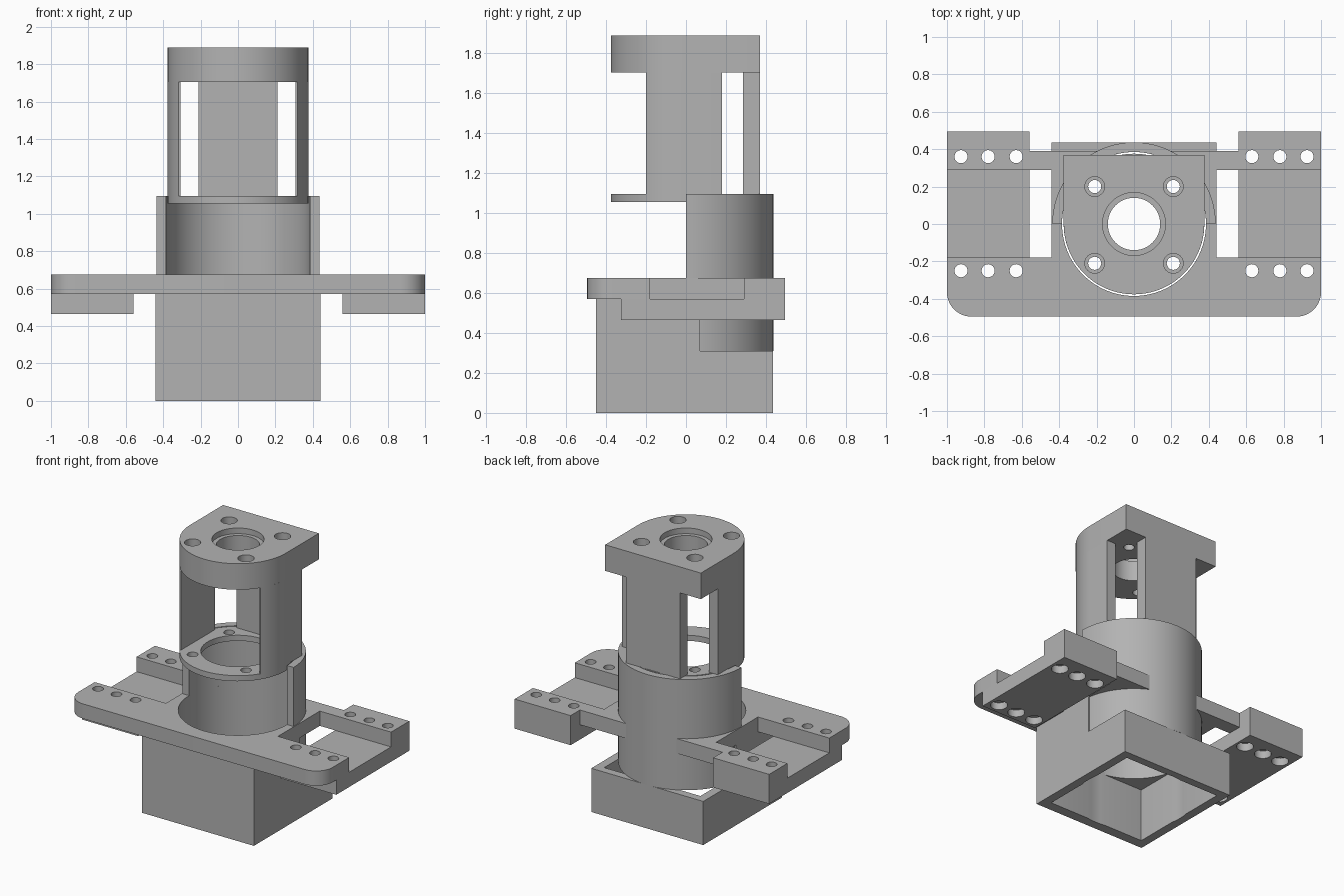
import bpy, bmesh, math
from mathutils import Matrix

if "Cube" in bpy.data.objects:
    bpy.data.objects.remove(bpy.data.objects["Cube"], do_unlink=True)

GREY = (0.45, 0.45, 0.45, 1)
grey = bpy.data.materials.new("machined grey")
grey.use_nodes = True
grey.diffuse_color = GREY
grey.node_tree.nodes["Principled BSDF"].inputs["Base Color"].default_value = GREY


def prism(name, outline, low, high, along_x=False):
    """Extrude an outline along z, or a (y, z) outline along x."""
    bm = bmesh.new()
    face = bm.faces.new([bm.verts.new((a, b, low)) for a, b in outline])
    top = bmesh.ops.extrude_face_region(bm, geom=[face])["geom"]
    moved = [v for v in top if isinstance(v, bmesh.types.BMVert)]
    bmesh.ops.translate(bm, verts=moved, vec=(0, 0, high - low))
    if along_x:
        cycle = Matrix(((0, 0, 1), (1, 0, 0), (0, 1, 0)))
        bmesh.ops.transform(bm, matrix=cycle.to_4x4(), verts=bm.verts)
    bmesh.ops.recalc_face_normals(bm, faces=bm.faces)
    mesh = bpy.data.meshes.new(name)
    bm.to_mesh(mesh)
    bm.free()
    mesh.materials.append(grey)
    obj = bpy.data.objects.new(name, mesh)
    bpy.context.collection.objects.link(obj)
    return obj


def arc(x, y, r, start, end, steps):
    angles = [math.radians(start + (end - start) * i / steps) for i in range(steps + 1)]
    return [(x + r * math.cos(a), y + r * math.sin(a)) for a in angles]


def rect(x0, x1, y0, y1):
    return [(x0, y0), (x1, y0), (x1, y1), (x0, y1)]


def circle(x, y, r, steps=64):
    return arc(x, y, r, 0, 360, steps)[:-1]


def hole(x, y, r, low, high, steps=64):
    return prism("cutter", circle(x, y, r, steps), low, high)


def cut(obj, cutters):
    for cutter in cutters:
        cutter.hide_render = True
        mod = obj.modifiers.new("cut", 'BOOLEAN')
        mod.operation = 'DIFFERENCE'
        mod.solver = 'EXACT'
        mod.object = cutter
        bpy.ops.object.select_all(action='DESELECT')
        bpy.context.view_layer.objects.active = obj
        obj.select_set(True)
        bpy.ops.object.modifier_apply(modifier=mod.name)
        bpy.data.objects.remove(cutter, do_unlink=True)


BORE, SHELL = 0.385, 0.437
HALF = 0.44
PLATE_LOW, PLATE_TOP = 0.57, 0.675
SHELL_TOP = 1.095
BOLTS = [(x, y) for x in (-0.21, 0.21) for y in (-0.21, 0.2)]


def screw_holes(side, y):
    """Three screw holes with wider seats underneath."""
    cutters = []
    for x in (0.63, 0.78, 0.925):
        seat = 0.52 if y > 0 else 0.515
        cutters += [hole(side * x, y, 0.035, 0.4, 0.8, 24),
                    hole(side * x, y, 0.055, 0.4, seat, 24)]
    return cutters


# Hollow square base, and the taller front half of the body
base = prism("base_frame", rect(-HALF, HALF, -0.45, 0.435), 0, 0.31)
cut(base, [prism("cutter", rect(-0.378, 0.378, -0.378, 0.378), -0.1, 0.5),
           hole(0, 0, BORE, -0.1, 0.5)])
body = prism("front_body", rect(-HALF, HALF, -0.45, 0.07), 0.31, PLATE_LOW)
cut(body, [prism("cutter", rect(-0.378, 0.378, -0.378, 0.2), 0.2, 0.375),
           hole(0, 0, BORE, 0.2, 0.8)])

# Rear half shell
prism("rear_shell", arc(0, 0, SHELL, 0, 180, 40) + arc(0, 0, BORE, 180, 0, 40),
      0.31, SHELL_TOP)

# Flange plate with rounded front corners and rear cross bar
right_side = arc(0.87, -0.365, 0.13, -90, 0, 10) + [
    (1, -0.18), (HALF, -0.18), (HALF, 0.29), (0.56, 0.29), (0.56, 0.39)]
left_side = [(-x, y) for x, y in reversed(right_side)]
plate = prism("flange_plate", right_side + left_side, PLATE_LOW, PLATE_TOP)
cutters = [hole(0, 0, BORE, 0.4, 0.8)]
for side in (-1, 1):
    cutters += screw_holes(side, -0.25)
cut(plate, cutters)

# Slide blocks under both ends, with raised rear ridges
profile = [(-0.325, 0.465), (0.495, 0.465), (0.495, PLATE_TOP),
           (0.29, PLATE_TOP), (0.29, PLATE_LOW), (-0.325, PLATE_LOW)]
for side, label in ((1, "left"), (-1, "right")):
    low, high = sorted((side * 0.56, side * 1.0))
    block = prism(label + "_slide_block", profile, low, high, along_x=True)
    cut(block, screw_holes(side, 0.36) + screw_holes(side, -0.25))

# Motor cage: lower ring
R = 0.376
ring = prism("cage_ring", circle(0, 0, R), 1.055, SHELL_TOP)
cut(ring, [hole(0, 0, 0.24, 1, 1.2)] + [hole(x, y, 0.035, 1, 1.2, 24) for x, y in BOLTS])

# Motor cage: round-fronted head with stepped bore and bolt seats
head_shape = arc(0, 0, R, 180, 360, 40) + [(R, 0.37), (-R, 0.37)]
head = prism("cage_head", head_shape, 1.705, 1.89)
cutters = [hole(0, 0, 0.14, 1.6, 2), hole(0, 0, 0.168, 1.85, 2)]
for x, y in BOLTS:
    cutters += [hole(x, y, 0.035, 1.6, 2, 24), hole(x, y, 0.053, 1.8, 2, 24)]
cut(head, cutters)

# Motor cage: side columns and back wall
start = -math.degrees(math.asin(0.2 / R))
column = arc(0, 0, R, start, 0, 12) + [(R, 0.18), (0.308, 0.18), (0.308, -0.2)]
prism("left_column", column, SHELL_TOP, 1.705)
prism("right_column", [(-x, y) for x, y in reversed(column)], SHELL_TOP, 1.705)
prism("back_wall", rect(-0.212, 0.212, 0.285, 0.37), SHELL_TOP, 1.705)

# Smooth the curved walls, keep edges sharp
for obj in bpy.context.collection.objects:
    if obj.type == 'MESH' and obj.data.materials and obj.data.materials[0] == grey:
        bpy.ops.object.select_all(action='DESELECT')
        obj.select_set(True)
        bpy.context.view_layer.objects.active = obj
        bpy.ops.object.shade_smooth_by_angle(angle=math.radians(30))
